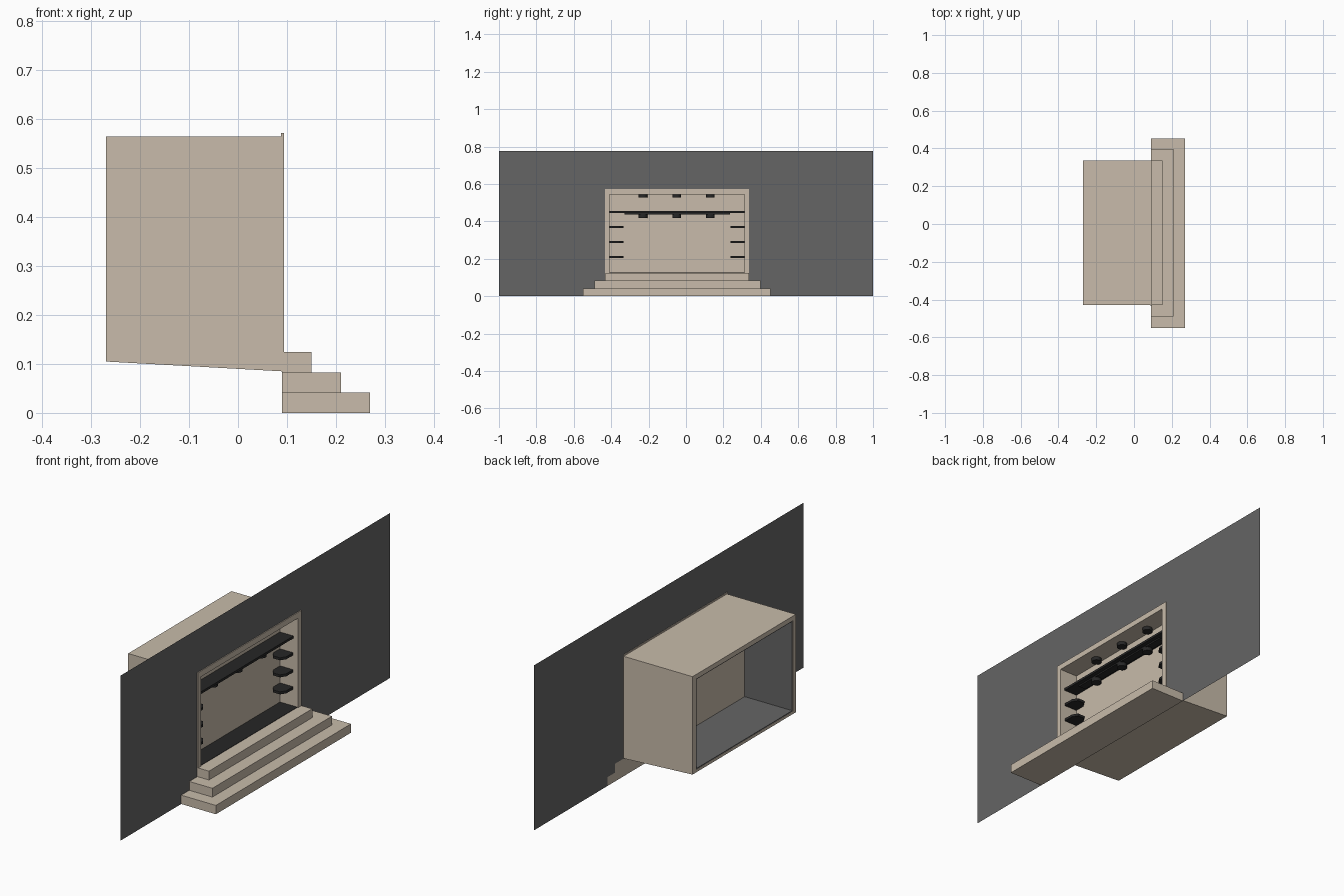
import bpy, bmesh, math
from mathutils import Matrix

if "Cube" in bpy.data.objects:
    bpy.data.objects.remove(bpy.data.objects["Cube"])


def material(name, col):
    m = bpy.data.materials.new(name)
    m.diffuse_color = (*col, 1)
    m.use_nodes = True
    m.node_tree.nodes["Principled BSDF"].inputs["Base Color"].default_value = m.diffuse_color
    return m


BEIGE = material("beige_stone", (0.58, 0.50, 0.405))
GRAY = material("wall_gray", (0.13, 0.13, 0.13))
DARK = material("dark_fittings", (0.02, 0.02, 0.02))


def finish(name, bm, mat):
    bmesh.ops.recalc_face_normals(bm, faces=bm.faces)
    me = bpy.data.meshes.new(name)
    bm.to_mesh(me)
    bm.free()
    me.materials.append(mat)
    ob = bpy.data.objects.new(name, me)
    bpy.context.collection.objects.link(ob)
    return ob


def prism(name, profile, lo, hi, axis, mat):
    """Extrude a 2D profile: axis 'y' takes (x, z) points, axis 'z' takes (x, y)."""
    bm = bmesh.new()
    put = (lambda p, h: (p[0], h, p[1])) if axis == "y" else (lambda p, h: (p[0], p[1], h))
    f = bm.faces.new([bm.verts.new(put(p, lo)) for p in profile])
    out = bmesh.ops.extrude_face_region(bm, geom=[f])
    top = [v for v in out["geom"] if isinstance(v, bmesh.types.BMVert)]
    d = (0, hi - lo, 0) if axis == "y" else (0, 0, hi - lo)
    bmesh.ops.translate(bm, verts=top, vec=d)
    return finish(name, bm, mat)


def box(name, x, y, z, mat):
    return prism(name, [(x[0], y[0]), (x[1], y[0]), (x[1], y[1]), (x[0], y[1])], z[0], z[1], "z", mat)


def disc(name, c, r, h, mat):
    bm = bmesh.new()
    bmesh.ops.create_cone(bm, cap_ends=True, segments=20, radius1=r, radius2=r, depth=h,
                          matrix=Matrix.Translation(c))
    return finish(name, bm, mat)


FX = 0.09                    # wall plane
YO, YI = (-0.43, 0.337), (-0.408, 0.312)   # niche outside / inside
ZT, ZI, ZF = 0.565, 0.545, 0.122           # top, ceiling, floor
BACK = -0.27

# Flat wall with the opening left out
bm = bmesh.new()
ys, zs = [-1, YI[0], YI[1], 1], [0, ZF, ZI, 0.775]
v = [[bm.verts.new((FX, y, z)) for z in zs] for y in ys]
for i in range(3):
    for j in range(3):
        if (i, j) != (1, 1):
            bm.faces.new((v[i][j], v[i + 1][j], v[i + 1][j + 1], v[i][j + 1]))
finish("wall", bm, GRAY)

# Outer casing: sloping underside, open at the back
side = [(BACK, 0.105), (FX - 0.001, 0.085), (FX - 0.001, ZT), (BACK, ZT)]
prism("casing_side_a", side, YO[0], YI[0], "y", BEIGE)
prism("casing_side_b", side, YI[1], YO[1], "y", BEIGE)
prism("casing_bottom", [(BACK, 0.105), (FX - 0.001, 0.085), (FX - 0.001, 0.118), (BACK, 0.118)],
      YI[0], YI[1], "y", BEIGE)
box("casing_top", (BACK, FX - 0.001), YI, (ZI, ZT), BEIGE)

# Panel behind the niche, and gray lining of the rear cavity
box("back_panel", (-0.022, 0.0), YI, (0.118, ZI), BEIGE)
rx = (BACK + 0.001, -0.022)
t = 0.004
box("lining_floor", rx, YI, (0.118, 0.118 + t), GRAY)
box("lining_ceiling", rx, YI, (ZI - t, ZI), GRAY)
box("lining_side_a", rx, (YI[0], YI[0] + t), (0.118, ZI), GRAY)
box("lining_side_b", rx, (YI[1] - t, YI[1]), (0.118, ZI), GRAY)

# Niche floor
box("niche_floor", (0.0, FX), YI, (0.116, 0.126), DARK)

# Frame around the opening
fx = (FX - 0.002, FX + 0.004)
box("frame_side_a", fx, (-0.433, YI[0]), (0.085, 0.572), BEIGE)
box("frame_side_b", fx, (YI[1], 0.337), (0.085, 0.572), BEIGE)
box("frame_top", fx, YI, (ZI, 0.572), BEIGE)

# Steps
for i, (x, y0, y1) in enumerate([(0.27, -0.55, 0.453), (0.21, -0.49, 0.397), (0.15, -0.43, 0.337)]):
    box(f"step_{i + 1}", (FX, x), (y0, y1), (0.0415 * i, 0.0415 * (i + 1)), BEIGE)

# Long shelf, with a thin rail under it
box("long_shelf", (0.0, 0.07), YI, (0.444, 0.455), DARK)
box("shelf_rail", (0.012, 0.05), (-0.33, 0.235), (0.437, 0.444), DARK)

# Short side shelves with clipped corners, mirrored about the niche centre
mid = (YI[0] + YI[1]) / 2
half = (YI[1] - YI[0]) / 2
for z in (0.21, 0.29, 0.37):
    for s in (-1, 1):
        pts = [(0.0, half), (0.068, half), (0.068, half - 0.05), (0.052, half - 0.075),
               (0.016, half - 0.075), (0.0, half - 0.05)]
        prism("side_shelf", [(x, mid + s * y) for x, y in pts], z - 0.006, z + 0.006, "z", DARK)

# Round spotlights under ceiling and long shelf
for y in (-0.23, -0.05, 0.13):
    disc("ceiling_spot", (0.03, y, 0.537), 0.023, 0.018, DARK)
    disc("shelf_spot", (0.03, y, 0.428), 0.023, 0.018, DARK)
